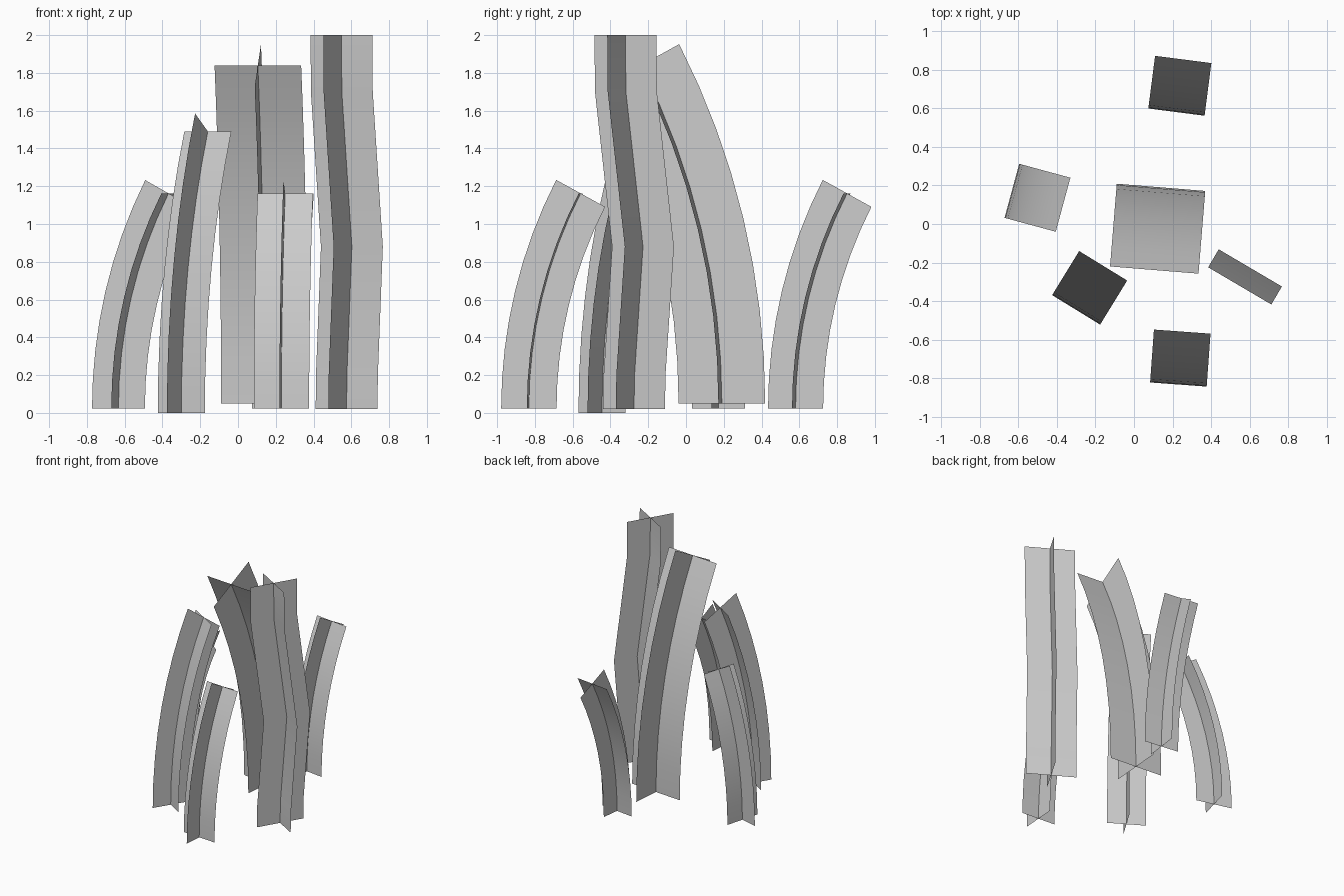
import bpy
from math import sin, cos, radians
from mathutils import Vector

cube = bpy.data.objects.get("Cube")
if cube:
    bpy.data.objects.remove(cube)

grey = bpy.data.materials.new("plain_grey")
grey.use_nodes = True
grey.diffuse_color = (0.6, 0.6, 0.6, 1)
grey.node_tree.nodes["Principled BSDF"].inputs["Base Color"].default_value = (0.6, 0.6, 0.6, 1)


def sheet(name, rails):
    """Thin strip of quads between two rails of points."""
    verts = [p for pair in rails for p in pair]
    faces = [(2 * i, 2 * i + 1, 2 * i + 3, 2 * i + 2) for i in range(len(rails) - 1)]
    mesh = bpy.data.meshes.new(name)
    mesh.from_pydata(verts, [], faces)
    mesh.materials.append(grey)
    obj = bpy.data.objects.new(name, mesh)
    bpy.context.collection.objects.link(obj)
    bpy.ops.object.select_all(action='DESELECT')
    obj.select_set(True)
    bpy.context.view_layer.objects.active = obj
    bpy.ops.object.shade_smooth_by_angle(angle=radians(30))


def stalk(name, base, lean, half_width, path):
    """Two crossed sheets; path holds (offset along lean, height, fin rise, fin reach)."""
    u = Vector((lean[0], lean[1], 0)).normalized()
    v = Vector((-u.y, u.x, 0))
    up = Vector((0, 0, 1))
    broad, fin = [], []
    for offset, height, rise, reach in path:
        p = Vector(base) + u * offset + up * height
        d = (u * reach - up * rise) * half_width
        broad.append((p - v * half_width, p + v * half_width))
        fin.append((p - d, p + d))
    sheet(name + "_broad_sheet", broad)
    sheet(name + "_cross_sheet", fin)


def arc(height, reach, steps=8, angle=radians(28)):
    """Circular bend, stretched to the given height and sideways reach."""
    side, tall = reach / (1 - cos(angle)), height / sin(angle)
    bend = [angle * i / steps for i in range(steps + 1)]
    return [(side * (1 - cos(a)), tall * sin(a), sin(a) * tall / side, cos(a)) for a in bend]


# Bent stalks: name, base, lean direction, half width, height, reach
bent = [
    ("centre_stalk", (0.14, 0.19, 0.05), (-0.035, -0.43), 0.23, 1.79, 0.43),
    ("right_stalk", (-0.633, 0.172, 0.022), (0.265, -0.072), 0.145, 1.14, 0.275),
    ("front_right_stalk", (-0.3, -0.445, 0.0), (0.14, 0.228), 0.146, 1.49, 0.268),
    ("front_stalk", (0.23, -0.832, 0.022), (0.02, 0.275), 0.147, 1.14, 0.275),
    ("back_stalk", (0.22, 0.58, 0.022), (0.035, 0.272), 0.147, 1.14, 0.275),
]
for name, base, lean, width, height, reach in bent:
    stalk(name, base, lean, width, arc(height, reach))

# Tall stalk with a soft double bend and level ends
wave = [(0, 0), (0.003, 0.18), (0.055, 0.86), (-0.05, 1.68), (-0.053, 1.98)]
stalk("tall_left_stalk", (0.575, -0.275, 0.02), (0.5, 0.85), 0.19,
      [(offset, height, 0, 1) for offset, height in wave])
